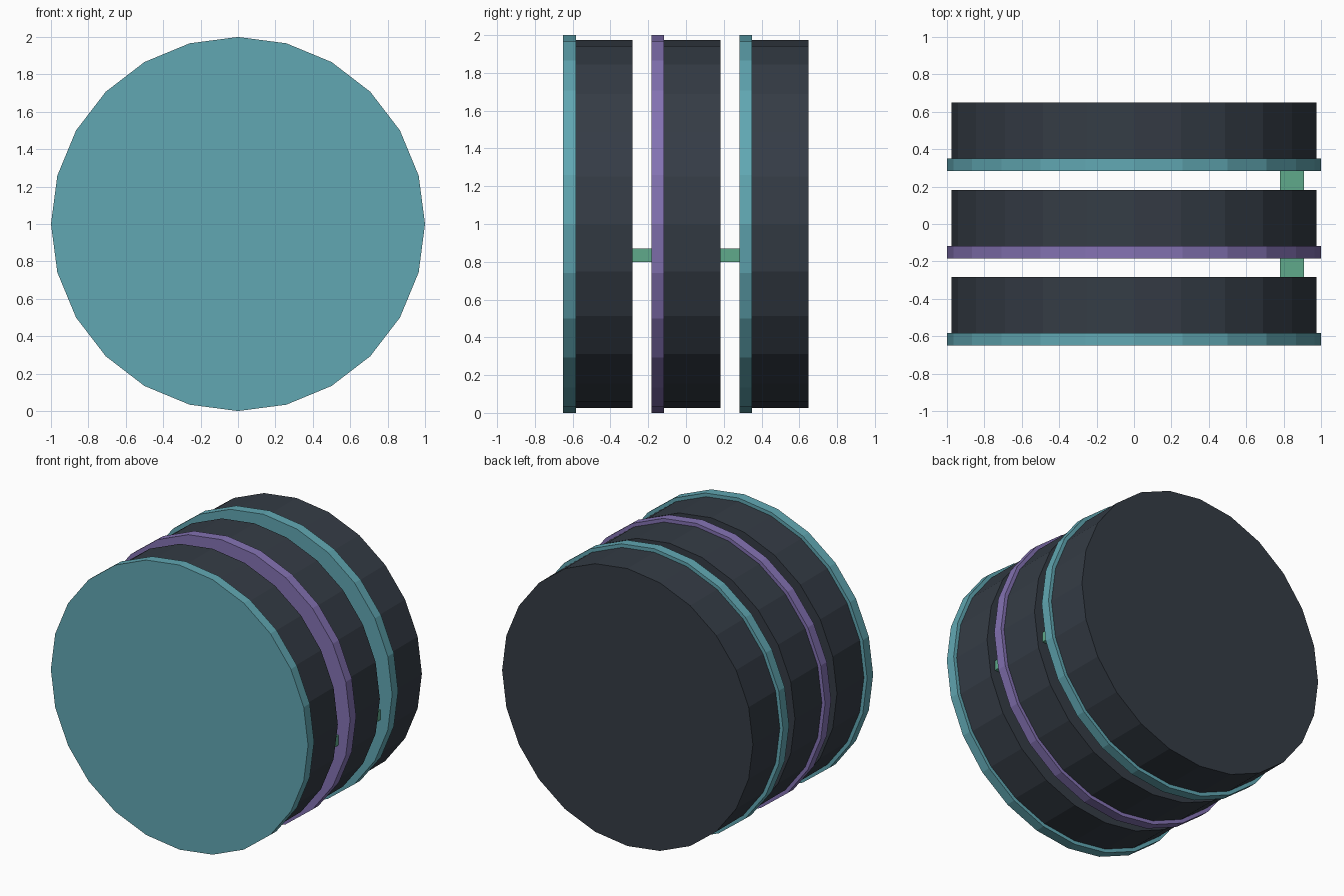
import bpy
from math import pi

if "Cube" in bpy.data.objects:
    bpy.data.objects.remove(bpy.data.objects["Cube"])


def material(name, rgb):
    m = bpy.data.materials.new(name)
    m.diffuse_color = (*rgb, 1)
    m.use_nodes = True
    m.node_tree.nodes["Principled BSDF"].inputs["Base Color"].default_value = m.diffuse_color
    return m


TEAL = material("teal", (0.12, 0.39, 0.45))
PURPLE = material("purple", (0.23, 0.17, 0.45))
DARK = material("dark_slate", (0.035, 0.045, 0.06))
GREEN = material("green", (0.115, 0.40, 0.26))


def drum(name, radius, y0, y1, mat):
    # 24-sided flat-shaded cylinder lying along y
    bpy.ops.mesh.primitive_cylinder_add(
        vertices=24, radius=radius, depth=y1 - y0,
        location=(0, (y0 + y1) / 2, 1), rotation=(pi / 2, 0, 0))
    ob = bpy.context.object
    ob.name = name
    ob.data.materials.append(mat)


def block(name, x, y0, y1, z, w, h, mat):
    bpy.ops.mesh.primitive_cube_add(size=1, location=(x, (y0 + y1) / 2, z))
    ob = bpy.context.object
    ob.name = name
    ob.scale = (w, y1 - y0, h)
    ob.data.materials.append(mat)


# Three discs, each a coloured face plate with a dark body behind it
PITCH, FRONT, PLATE, DEPTH = 0.4667, -0.65, 0.067, 0.366
for i, (label, colour) in enumerate((("front", TEAL), ("middle", PURPLE), ("rear", TEAL))):
    y = FRONT + i * PITCH
    drum(label + "_plate", 1.0, y, y + PLATE, colour)
    drum(label + "_body", 0.975, y + PLATE, y + DEPTH, DARK)
    # Connecting tab bridging the gap to the next disc
    if i < 2:
        block(label + "_tab", 0.845, y + DEPTH, y + PITCH, 0.835, 0.13, 0.07, GREEN)
